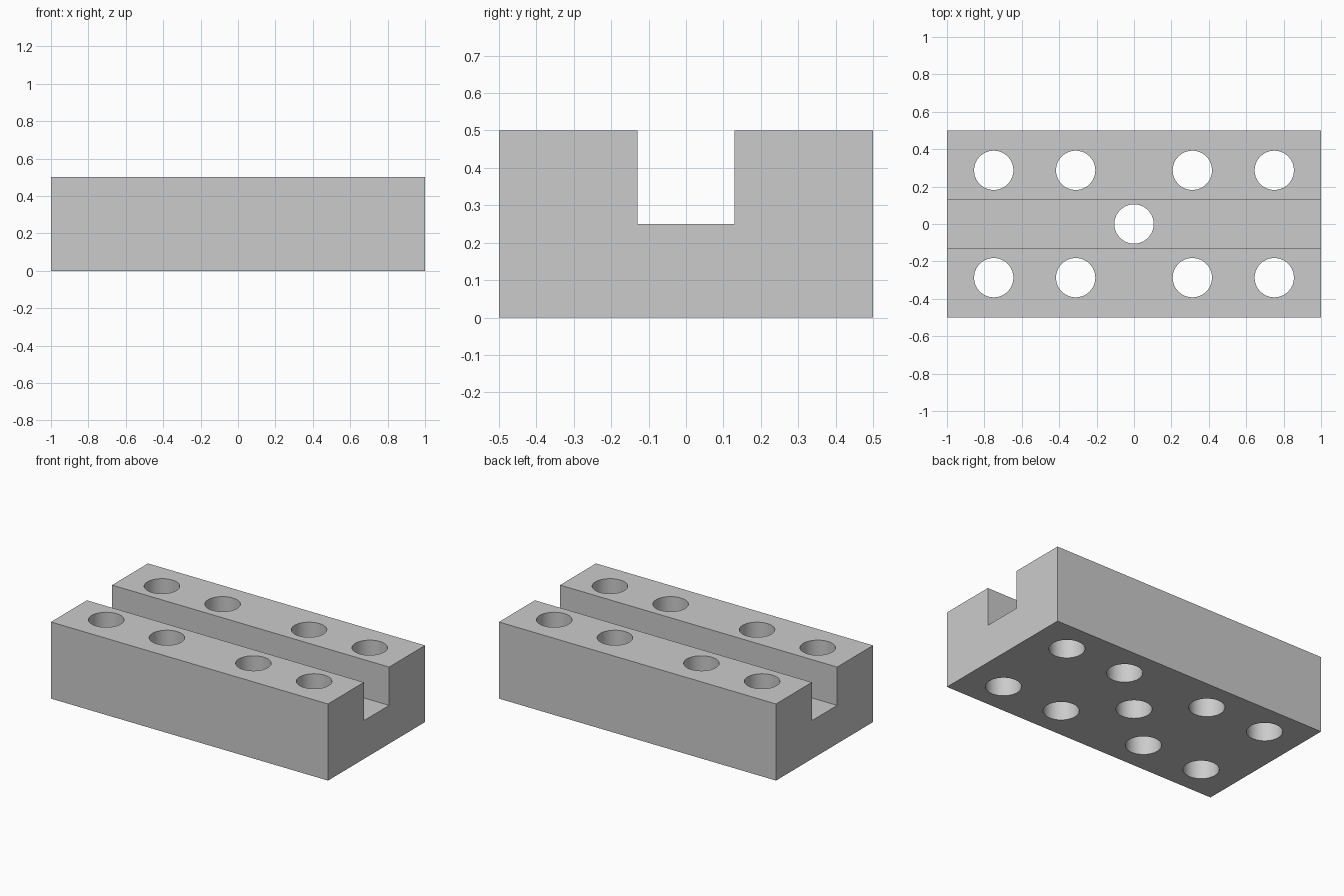
import bpy
import bmesh
import math
from mathutils import Matrix

cube = bpy.data.objects.get("Cube")
if cube:
    bpy.data.objects.remove(cube, do_unlink=True)

LENGTH, WIDTH, HEIGHT = 2.0, 1.0, 0.5
SLOT_HALF, SLOT_FLOOR = 0.13, 0.25
HOLE_RADIUS = 0.105

grey = bpy.data.materials.new("plain grey")
grey.use_nodes = True
colour = (0.6, 0.6, 0.6, 1)
grey.diffuse_color = colour
grey.node_tree.nodes["Principled BSDF"].inputs["Base Color"].default_value = colour


def add_object(name, bm):
    bmesh.ops.recalc_face_normals(bm, faces=bm.faces)
    mesh = bpy.data.meshes.new(name)
    bm.to_mesh(mesh)
    bm.free()
    mesh.materials.append(grey)
    obj = bpy.data.objects.new(name, mesh)
    bpy.context.collection.objects.link(obj)
    return obj


# Block with a lengthwise slot: U-shaped profile extruded along x
half = [(WIDTH / 2, 0), (WIDTH / 2, HEIGHT), (SLOT_HALF, HEIGHT), (SLOT_HALF, SLOT_FLOOR)]
profile = half + [(-y, z) for y, z in reversed(half)]
bm = bmesh.new()
end = bm.faces.new([bm.verts.new((-LENGTH / 2, y, z)) for y, z in profile])
moved = bmesh.ops.extrude_face_region(bm, geom=[end], use_keep_orig=True)["geom"]
bmesh.ops.translate(bm, vec=(LENGTH, 0, 0),
                    verts=[v for v in moved if isinstance(v, bmesh.types.BMVert)])
block = add_object("slotted_block", bm)

# Through holes: four along each rail and one in the middle of the slot
spots = [(x, y) for y in (-0.287, 0.287) for x in (-0.75, -0.312, 0.312, 0.75)]
bm = bmesh.new()
for x, y in spots + [(0, 0)]:
    bmesh.ops.create_cone(bm, cap_ends=True, segments=64, radius1=HOLE_RADIUS,
                          radius2=HOLE_RADIUS, depth=HEIGHT * 2,
                          matrix=Matrix.Translation((x, y, HEIGHT / 2)))
drill = add_object("hole_cutter", bm)
drill.hide_render = True

cut = block.modifiers.new("holes", "BOOLEAN")
cut.operation = "DIFFERENCE"
cut.solver = "EXACT"
cut.object = drill
bpy.context.view_layer.objects.active = block
block.select_set(True)
bpy.ops.object.modifier_apply(modifier=cut.name)
bpy.data.objects.remove(drill, do_unlink=True)

# Round hole walls, crisp block edges
bpy.ops.object.shade_smooth_by_angle(angle=math.radians(30))
